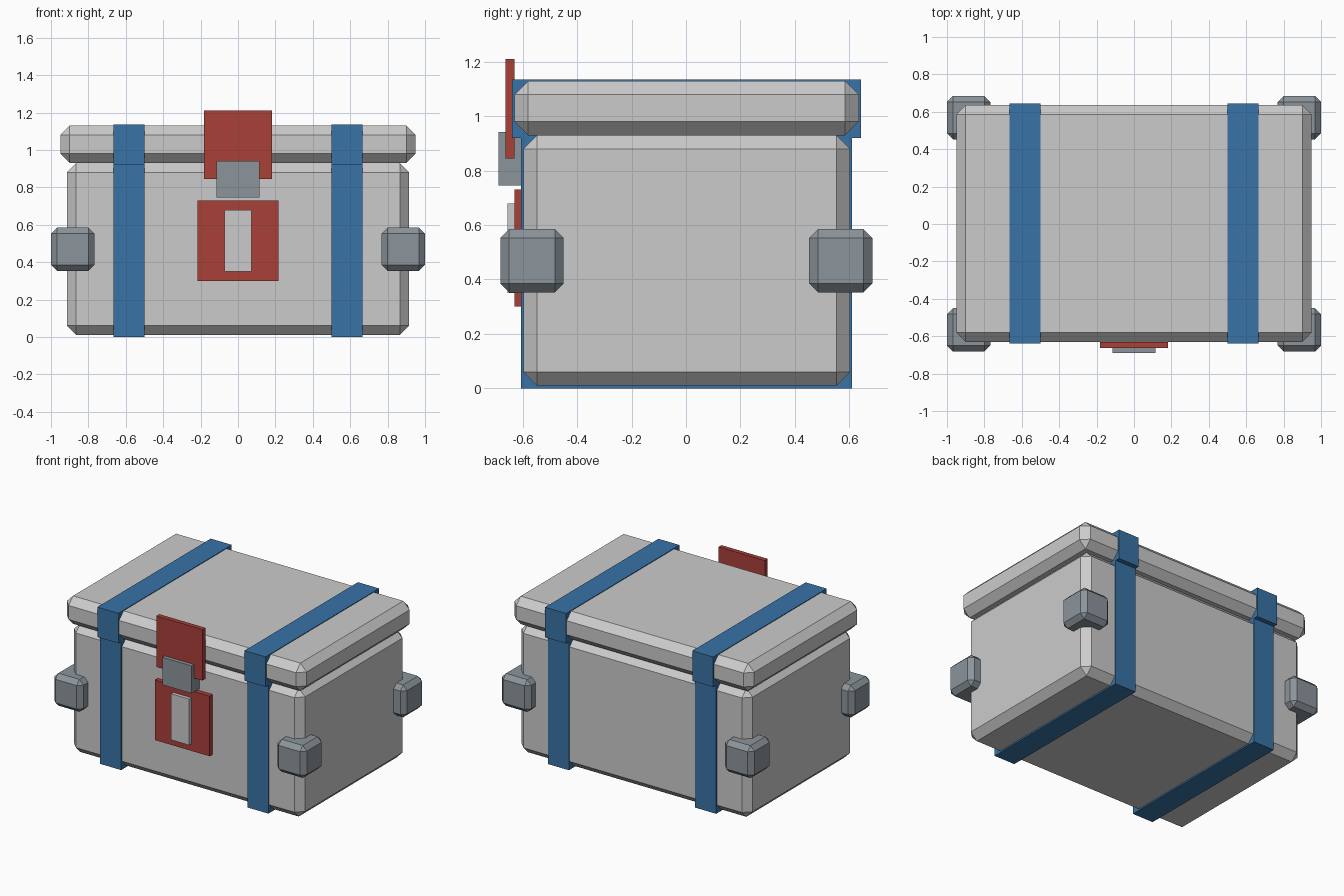
import bpy

if "Cube" in bpy.data.objects:
    bpy.data.objects.remove(bpy.data.objects["Cube"])


def material(name, rgb):
    mat = bpy.data.materials.new(name)
    mat.diffuse_color = (*rgb, 1)
    mat.use_nodes = True
    mat.node_tree.nodes["Principled BSDF"].inputs["Base Color"].default_value = mat.diffuse_color
    return mat


BLUE = material("strap_blue", (0.04, 0.17, 0.38))
RED = material("clasp_red", (0.40, 0.05, 0.04))
STEEL = material("steel", (0.26, 0.30, 0.33))


def box(name, x, y, z, mat=None, bevel=0):
    """Box from (min, max) ranges, with an optional one-segment chamfer."""
    ranges = (x, y, z)
    bpy.ops.mesh.primitive_cube_add(size=1, location=[(a + b) / 2 for a, b in ranges])
    ob = bpy.context.object
    ob.name = name
    ob.scale = [b - a for a, b in ranges]
    bpy.ops.object.transform_apply(location=False, rotation=False, scale=True)
    if mat:
        ob.data.materials.append(mat)
    if bevel:
        mod = ob.modifiers.new("chamfer", 'BEVEL')
        mod.width = bevel
        mod.segments = 1
    return ob


# Chest body and lid
box("body", (-0.915, 0.915), (-0.598, 0.603), (0.01, 0.93), bevel=0.05)
box("lid", (-0.95, 0.95), (-0.63, 0.635), (0.93, 1.13), bevel=0.05)

for side, s in (("left", -1), ("right", 1)):
    # Straps round the body and the lid
    x = sorted((s * 0.5, s * 0.666))
    box(f"body_strap_{side}", x, (-0.607, 0.61), (0, 0.92), BLUE)
    box(f"lid_strap_{side}", x, (-0.64, 0.643), (0.92, 1.135), BLUE)

    # Corner guards
    x = sorted((s * 0.768, s * 1.0))
    for end, y in (("front", (-0.682, -0.45)), ("back", (0.453, 0.685))):
        box(f"corner_guard_{end}_{side}", x, y, (0.353, 0.585), STEEL, bevel=0.032)

# Clasp: hinged plate, latch, lock plate and lock face
box("clasp_plate", (-0.183, 0.183), (-0.663, -0.63), (0.845, 1.21), RED)
box("latch", (-0.115, 0.115), (-0.69, -0.6), (0.745, 0.942), STEEL)
box("lock_plate", (-0.217, 0.217), (-0.631, -0.597), (0.30, 0.73), RED)
box("lock_face", (-0.073, 0.073), (-0.656, -0.62), (0.35, 0.68))
